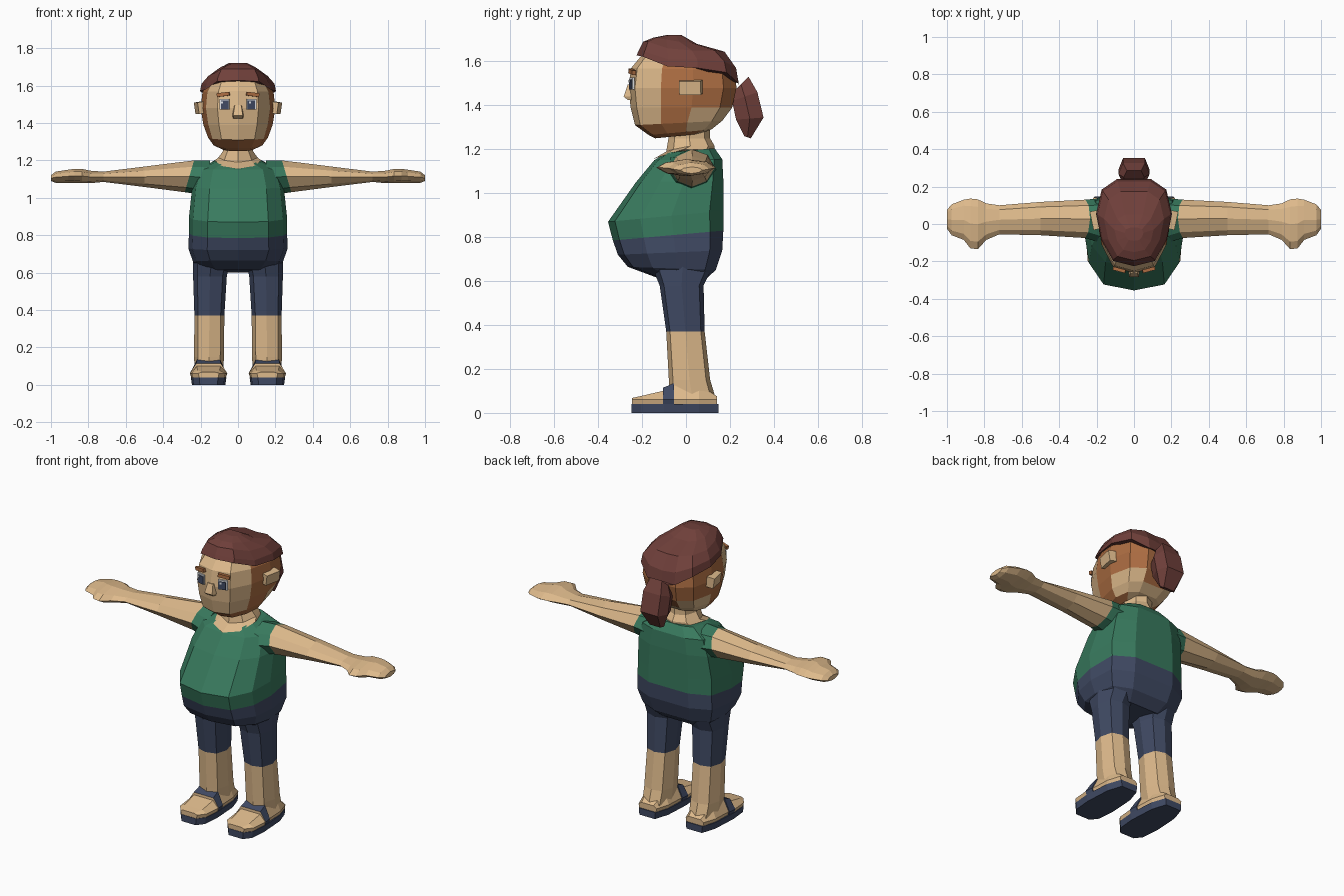
import bpy, bmesh, math
from mathutils import Matrix, Vector


def mat(name, rgb):
    m = bpy.data.materials.new(name)
    m.diffuse_color = (*rgb, 1)
    return m


SKIN = mat("skin", (0.73, 0.49, 0.26))
GREEN = mat("shirt green", (0.04, 0.195, 0.112))
NAVY = mat("navy cloth", (0.051, 0.068, 0.126))
HAIR = mat("dark hair", (0.162, 0.051, 0.043))
BEARD = mat("ginger stubble", (0.42, 0.155, 0.055))
WHITE = mat("eye white", (0.8, 0.82, 0.85))


def finish(bm, name, mats, rule=None):
    bmesh.ops.recalc_face_normals(bm, faces=bm.faces)
    if rule:
        for f in bm.faces:
            f.material_index = rule(f.calc_center_median())
    me = bpy.data.meshes.new(name)
    bm.to_mesh(me)
    bm.free()
    for m in mats:
        me.materials.append(m)
    ob = bpy.data.objects.new(name, me)
    bpy.context.collection.objects.link(ob)
    return ob


def loft(name, rings, mats, rule=None):
    """Skin a list of equal-length point rings and cap both ends."""
    bm = bmesh.new()
    vs = [[bm.verts.new(p) for p in r] for r in rings]
    n = len(rings[0])
    for a, b in zip(vs, vs[1:]):
        for i in range(n):
            j = (i + 1) % n
            bm.faces.new((a[i], a[j], b[j], b[i]))
    bm.faces.new(vs[0])
    bm.faces.new(vs[-1])
    return finish(bm, name, mats, rule)


def box(name, loc, size, material, turn=0, tilt=0):
    bm = bmesh.new()
    m = (Matrix.Translation(loc) @ Matrix.Rotation(turn, 4, 'Z')
         @ Matrix.Rotation(tilt, 4, 'Y') @ Matrix.Diagonal((*size, 1)))
    bmesh.ops.create_cube(bm, size=1, matrix=m)
    return finish(bm, name, [material])


def ring(prof, z, hw, yf, yb):
    """Symmetric ring; z is a (front, back) pair or one height per profile point."""
    half = []
    for i, (u, v) in enumerate(prof):
        h = z[i] if len(z) > 2 else z[0] + (z[1] - z[0]) * v
        half.append((u * hw, yf + (yb - yf) * v, h))
    return half + [(-x, y, h) for x, y, h in half[-2:0:-1]]


# Torso: shirt above the waist, trousers below
BODY = [(0, 0), (.62, .06), (.92, .28), (1, .55), (.94, .88), (.5, 1), (0, 1)]
torso = [((.615, .60), .19, -.13, .08), ((.665, .65), .24, -.265, .135),
         ((.72, .74), .266, -.31, .165), ((.785, .83), .262, -.333, .17),
         ((.87, .92), .262, -.355, .17), ((1.05, 1.06), .245, -.228, .17),
         ((1.15, 1.155), .215, -.145, .165), ((1.185, 1.205), .13, -.09, .13)]
loft("torso", [ring(BODY, *r) for r in torso], [GREEN, NAVY],
     lambda c: int(c.z < .795 + .06 * (c.y + .2)))

# Neck with a V neckline at the front
ROUND = [(0, 0), (.7, .15), (1, .5), (.7, .87), (0, 1)]
loft("neck", [ring(ROUND, (1.155, 1.17, 1.2, 1.2, 1.2), .125, -.15, .13),
              ring(ROUND, (1.19, 1.2, 1.215, 1.215, 1.215), .105, -.09, .13),
              ring(ROUND, (1.25, 1.25), .08, -.08, .11),
              ring(ROUND, (1.31, 1.31), .08, -.08, .11)], [SKIN])

# Head: ginger jaw and sides, bare face and nape
SKULL = [(0, 0), (.55, .06), (.86, .3), (1, .6), (.85, .88), (.45, 1), (0, 1)]


def head_rule(c):
    if c.z < 1.30 and c.y < .0:
        return 1
    if c.y < -.13:
        return 0
    if c.z < 1.36 and c.y > .05:
        return 0
    return 1


head = [((1.25, 1.27), .09, -.14, .06), ((1.265, 1.29), .13, -.17, .115),
        ((1.31, 1.33), .16, -.232, .165), ((1.39, 1.39), .185, -.252, .21),
        ((1.48, 1.48), .2, -.262, .23), ((1.57, 1.56), .19, -.25, .22),
        ((1.63, 1.62), .155, -.2, .17), ((1.66, 1.65), .1, -.14, .1)]
loft("head", [ring(SKULL, *r) for r in head], [SKIN, BEARD], head_rule)

# Hair cap, hairline low at the nape
hair = [((1.628, 1.622, 1.578, 1.57, 1.55, 1.5, 1.48), .203, -.225, .24),
        ((1.65, 1.645, 1.61, 1.61, 1.6, 1.57, 1.56), .195, -.215, .228),
        ((1.69, 1.69, 1.66, 1.65, 1.65, 1.645, 1.64), .16, -.195, .175),
        ((1.708, 1.708, 1.7, 1.69, 1.685, 1.68, 1.68), .105, -.15, .05),
        ((1.72, 1.72), .05, -.09, -.02)]
loft("hair", [ring(SKULL, *r) for r in hair], [HAIR])

# Ponytail: tapered block hanging from the back
tail = [(.215, 1.46, .285, 1.53, .055), (.21, 1.42, .325, 1.46, .083),
        (.228, 1.335, .353, 1.345, .083), (.265, 1.26, .295, 1.25, .05)]
loft("ponytail", [[(-w * .7, a, b), (w * .7, a, b), (w, (a + c) / 2, (b + d) / 2),
                   (w * .7, c, d), (-w * .7, c, d), (-w, (a + c) / 2, (b + d) / 2)]
                  for a, b, c, d, w in tail], [HAIR])

# Nose: small wedge
loft("nose", [[(-w, -.24, z), (w, -.24, z), (w * .8, y, z), (-w * .8, y, z)]
              for z, w, y in ((1.425, .028, -.265), (1.44, .032, -.284), (1.495, .022, -.265))],
     [SKIN])

# Arm section in (y, z), running 0..1 across the depth and height
ARM = [(0, .5), (.15, .8), (.5, 1), (.85, .85), (1, .5), (.82, .15), (.5, 0), (.18, .15)]
arm = [(.15, -.11, .14, 1.01, 1.2), (.235, -.075, .13, 1.03, 1.2),
       (.5, -.06, .118, 1.058, 1.167), (.72, -.055, .1, 1.085, 1.14),
       (.79, -.085, .11, 1.078, 1.145), (.835, -.135, .132, 1.078, 1.155),
       (.875, -.13, .136, 1.08, 1.155), (.91, -.085, .13, 1.08, 1.15),
       (.975, -.06, .105, 1.08, 1.14), (1.0, -.025, .075, 1.09, 1.12)]
LEG = [(0, 0), (.75, .1), (1, .5), (.75, .9), (0, 1), (-.75, .9), (-1, .5), (-.75, .1)]
leg = [(.68, .14, .1, -.16, .13), (.58, .15, .09, -.12, .08), (.37, .153, .08, -.09, .085),
       (.15, .155, .08, -.078, .11), (.05, .155, .075, -.075, .14)]
foot = [(-.245, .055, .068), (-.2, .09, .078), (-.105, .098, .1), (-.104, .1, .115),
        (-.055, .095, .135), (-.054, .09, .125), (.06, .085, .13), (.142, .06, .075)]

for s, side in ((1, "left"), (-1, "right")):
    # Arm and hand, with the shirt's armhole at the shoulder
    rings = [[(s * (x + (.05 * (1 - b) if i == 1 else 0)),
               y0 + (y1 - y0) * a, z0 + (z1 - z0) * b) for a, b in ARM]
             for i, (x, y0, y1, z0, z1) in enumerate(arm)]
    loft("arm_" + side, rings, [SKIN, GREEN], lambda c: int(abs(c.x) < .25))

    # Leg: short trousers, bare shin
    loft("leg_" + side, [[(s * (cx + u * hw), yf + (yb - yf) * v, z) for u, v in LEG]
                         for z, cx, hw, yf, yb in leg],
         [SKIN, NAVY], lambda c: int(c.z > .37))

    # Foot with a strap across the instep
    loft("foot_" + side, [[(s * .157 + u * hw, y, z) for u, z in
                           ((-.9, .03), (-1, .062), (-.65, t), (.65, t), (1, .062), (.9, .03))]
                          for y, hw, t in foot],
         [SKIN, NAVY], lambda c: int(-.1045 < c.y < -.0535))

    # Sandal sole
    outline = [(-.05, -.247), (-.085, -.205), (-.095, -.1), (-.085, .06), (-.055, .147)]
    outline += [(-x, y) for x, y in reversed(outline)]
    loft("sole_" + side, [[(s * .157 + x * k, y, z) for x, y in outline]
                          for z, k in ((0, .94), (.04, 1))], [NAVY])

    # Ear, eye and eyebrow
    box("ear_" + side, (s * .2, .022, 1.482), (.045, .1, .062), SKIN, turn=-s * .2, tilt=s * .15)
    t = s * .26
    out = Vector((math.sin(t), -math.cos(t), 0))
    along = Vector((math.cos(t), math.sin(t), 0))
    eye = Vector((s * .072, -.243, 1.5))
    box("eye_white_" + side, eye + out * .003, (.054, .009, .056), WHITE, turn=t)
    box("iris_" + side, eye + out * .007 - along * s * .004 - Vector((0, 0, .004)),
        (.042, .009, .046), NAVY, turn=t)
    box("eye_glint_" + side, eye + out * .011 - along * .012 + Vector((0, 0, .01)),
        (.012, .006, .012), WHITE, turn=t)
    box("eyebrow_" + side, eye + out * .004 + along * s * .006 + Vector((0, 0, .053)),
        (.068, .018, .02), BEARD, turn=t, tilt=s * .12)
